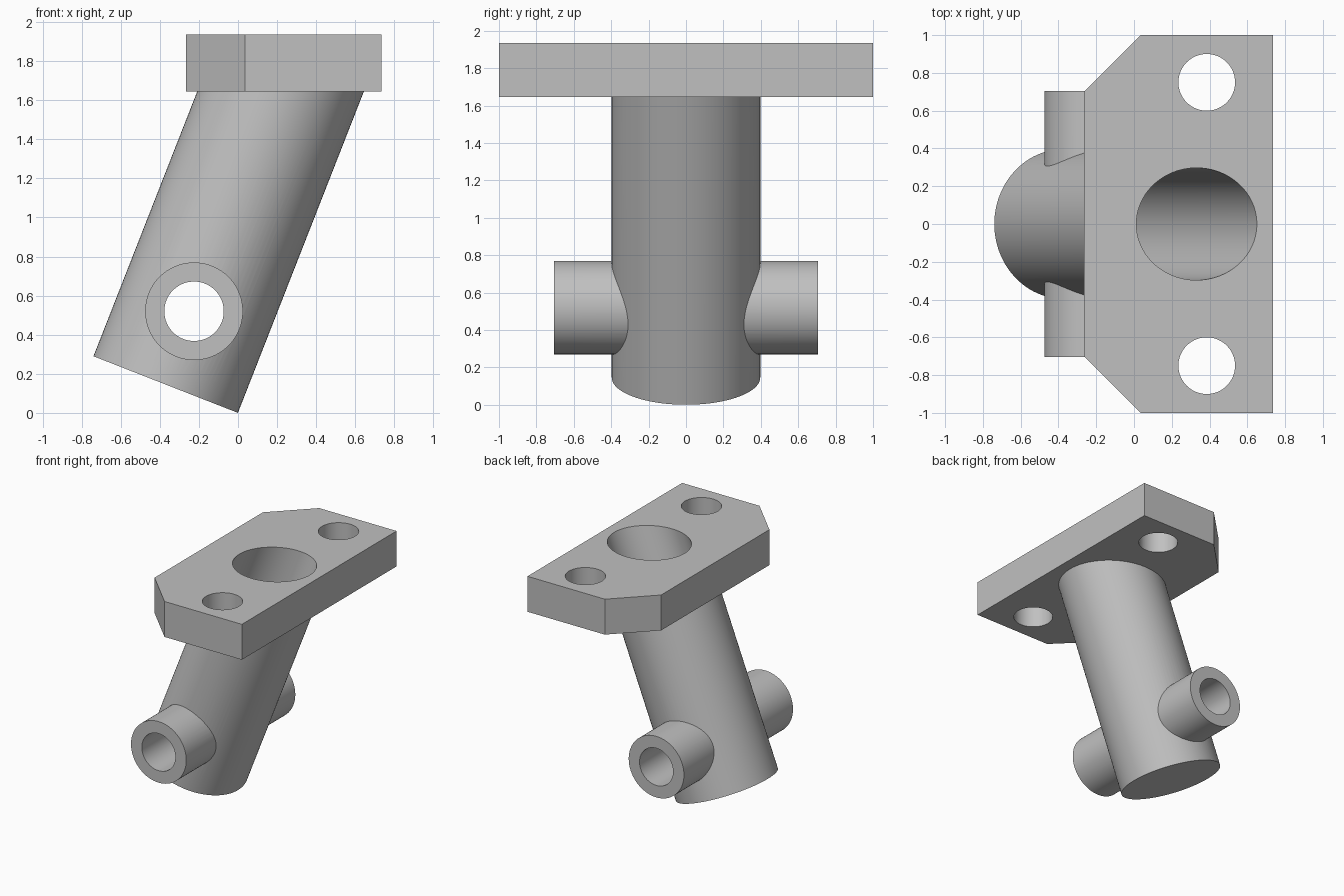
import bpy, bmesh, math
from mathutils import Matrix, Vector

cube = bpy.data.objects.get("Cube")
if cube:
    bpy.data.objects.remove(cube, do_unlink=True)

TILT = math.radians(21.4)
AXIS = Vector((math.sin(TILT), 0, math.cos(TILT)))
FOOT = Vector((-0.37, 0, 0.145))
PLATE_LOW, PLATE_TOP = 1.645, 1.935
CROSS = Vector((-0.225, 0, 0.52))

grey = bpy.data.materials.new("cast grey")
grey.use_nodes = True
colour = (0.53, 0.53, 0.53, 1)
grey.diffuse_color = colour
grey.node_tree.nodes["Principled BSDF"].inputs["Base Color"].default_value = colour


def add_object(name, bm):
    bmesh.ops.recalc_face_normals(bm, faces=bm.faces)
    mesh = bpy.data.meshes.new(name)
    bm.to_mesh(mesh)
    bm.free()
    mesh.materials.append(grey)
    obj = bpy.data.objects.new(name, mesh)
    bpy.context.collection.objects.link(obj)
    return obj


def cylinder(name, start, end, radius, flat_top=None):
    """Cylinder between two points; flat_top slides its end onto a level plane."""
    start, end = Vector(start), Vector(end)
    span = end - start
    bm = bmesh.new()
    bmesh.ops.create_cone(bm, cap_ends=True, segments=96, radius1=radius,
                          radius2=radius, depth=span.length)
    turn = span.to_track_quat('Z', 'Y').to_matrix().to_4x4()
    top = [v for v in bm.verts if v.co.z > 0]
    bm.transform(Matrix.Translation((start + end) / 2) @ turn)
    if flat_top is not None:
        for v in top:
            v.co += span * ((flat_top - v.co.z) / span.z)
    return add_object(name, bm)


def combine(target, other, operation):
    mod = target.modifiers.new(other.name, 'BOOLEAN')
    mod.operation = operation
    mod.solver = 'EXACT'
    mod.object = other
    other.hide_render = True
    bpy.context.view_layer.objects.active = target
    bpy.ops.object.modifier_apply(modifier=mod.name)
    bpy.data.objects.remove(other, do_unlink=True)


# Mounting flange with two chamfered corners
outline = [(-0.265, -0.7), (0.035, -1), (0.735, -1),
           (0.735, 1), (0.035, 1), (-0.265, 0.7)]
bm = bmesh.new()
base = bm.faces.new([bm.verts.new((x, y, PLATE_LOW)) for x, y in outline])
raised = bmesh.ops.extrude_face_region(bm, geom=[base], use_keep_orig=True)
bmesh.ops.translate(bm, vec=(0, 0, PLATE_TOP - PLATE_LOW),
                    verts=[g for g in raised["geom"] if isinstance(g, bmesh.types.BMVert)])
body = add_object("flanged_pipe_body", bm)

# Slanted pipe ending inside the flange
combine(body, cylinder("pipe", FOOT, FOOT + AXIS * 1.5, 0.397, flat_top=1.8), 'UNION')

# Side bosses
side = Vector((0, 0.705, 0))
combine(body, cylinder("side_bosses", CROSS - side, CROSS + side, 0.25), 'UNION')

# Main bore, narrower outlet, cross hole and bolt holes
cuts = [
    cylinder("main_bore", FOOT + AXIS * 0.13, FOOT + AXIS * 2.3, 0.297),
    cylinder("outlet", FOOT - AXIS * 0.2, FOOT + AXIS * 0.4, 0.2),
    cylinder("cross_hole", CROSS - side * 1.2, CROSS + side * 1.2, 0.152),
]
for y in (-0.75, 0.75):
    cuts.append(cylinder("bolt_hole", (0.385, y, 1.5), (0.385, y, 2.1), 0.15))
for cutter in cuts:
    combine(body, cutter, 'DIFFERENCE')

# Smooth round walls, crisp edges
bpy.ops.object.select_all(action='DESELECT')
body.select_set(True)
bpy.context.view_layer.objects.active = body
bpy.ops.object.shade_smooth_by_angle(angle=math.radians(30))
